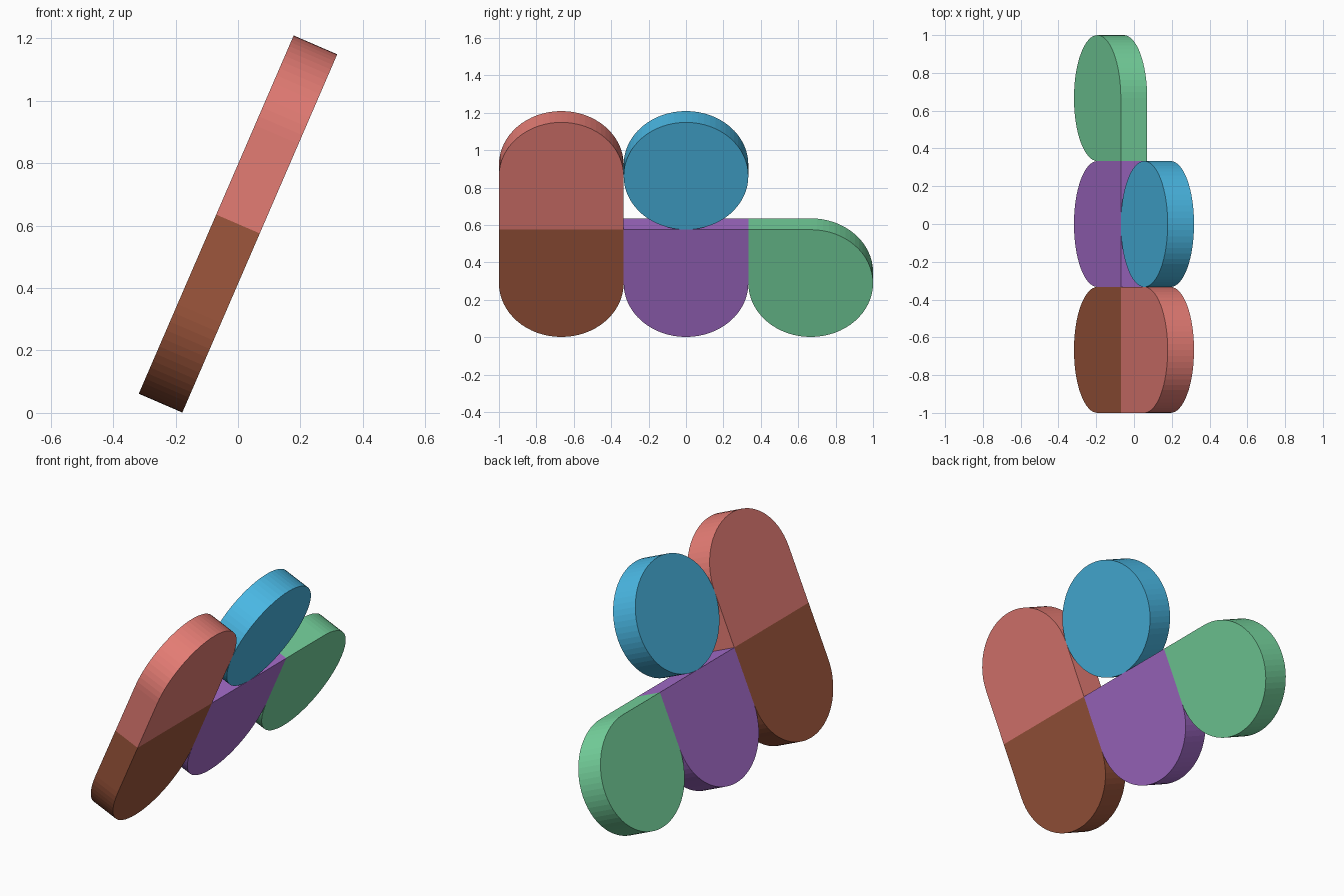
import bpy, bmesh, math
from mathutils import Matrix

if "Cube" in bpy.data.objects:
    bpy.data.objects.remove(bpy.data.objects["Cube"])

W, H, T = 2 / 3, 0.625, 0.152      # tile width, height and thickness
TILT = math.atan2(0.397, 0.918)    # lean towards +x
STEPS = 16                         # facets per rounded corner
PLACE = Matrix.Translation((0, 0, 0.605)) @ Matrix.Rotation(TILT, 4, 'Y')


def linear(c):
    return tuple((v / 255 / 12.92) if v < 11 else ((v / 255 + 0.055) / 1.055) ** 2.4 for v in c) + (1,)


def tile(name, column, row, rounded, colour):
    """Flat tile; rounded flags go: top right, top left, bottom left, bottom right."""
    cy, cz = column * W, row * H / 2
    outline = []
    for q, is_round in enumerate(rounded):
        if is_round:
            for i in range(STEPS + 1):
                a = (q + i / STEPS) * math.pi / 2
                outline.append((math.cos(a) * W / 2, math.sin(a) * H / 2))
        else:
            outline.append(((W if q in (0, 3) else -W) / 2, (H if q < 2 else -H) / 2))
    bm = bmesh.new()
    face = bm.faces.new([bm.verts.new((-T / 2, cy + y, cz + z)) for y, z in outline])
    # shared quarter ends and straight joins
    bmesh.ops.remove_doubles(bm, verts=bm.verts, dist=1e-5)
    new = bmesh.ops.extrude_face_region(bm, geom=bm.faces[:], use_keep_orig=True)
    verts = [v for v in new['geom'] if isinstance(v, bmesh.types.BMVert)]
    bmesh.ops.translate(bm, verts=verts, vec=(T, 0, 0))
    bmesh.ops.recalc_face_normals(bm, faces=bm.faces)
    bm.transform(PLACE)
    mesh = bpy.data.meshes.new(name)
    bm.to_mesh(mesh)
    bm.free()
    mat = bpy.data.materials.new(name + "_colour")
    mat.diffuse_color = linear(colour)
    mat.use_nodes = True
    mat.node_tree.nodes["Principled BSDF"].inputs["Base Color"].default_value = mat.diffuse_color
    mesh.materials.append(mat)
    bpy.context.collection.objects.link(bpy.data.objects.new(name, mesh))


# Left column: two half-round tiles forming a tall pill
tile("upper_left_arch", -1, 1, (1, 1, 0, 0), (228, 124, 116))
tile("lower_left_arch", -1, -1, (0, 0, 1, 1), (158, 86, 60))
# Middle column: a full disc above a half-round tile
tile("upper_middle_disc", 0, 1, (1, 1, 1, 1), (74, 184, 228))
tile("lower_middle_arch", 0, -1, (0, 0, 1, 1), (164, 108, 202))
# Right column: a drop with one square corner
tile("lower_right_drop", 1, -1, (1, 0, 1, 1), (118, 212, 158))
